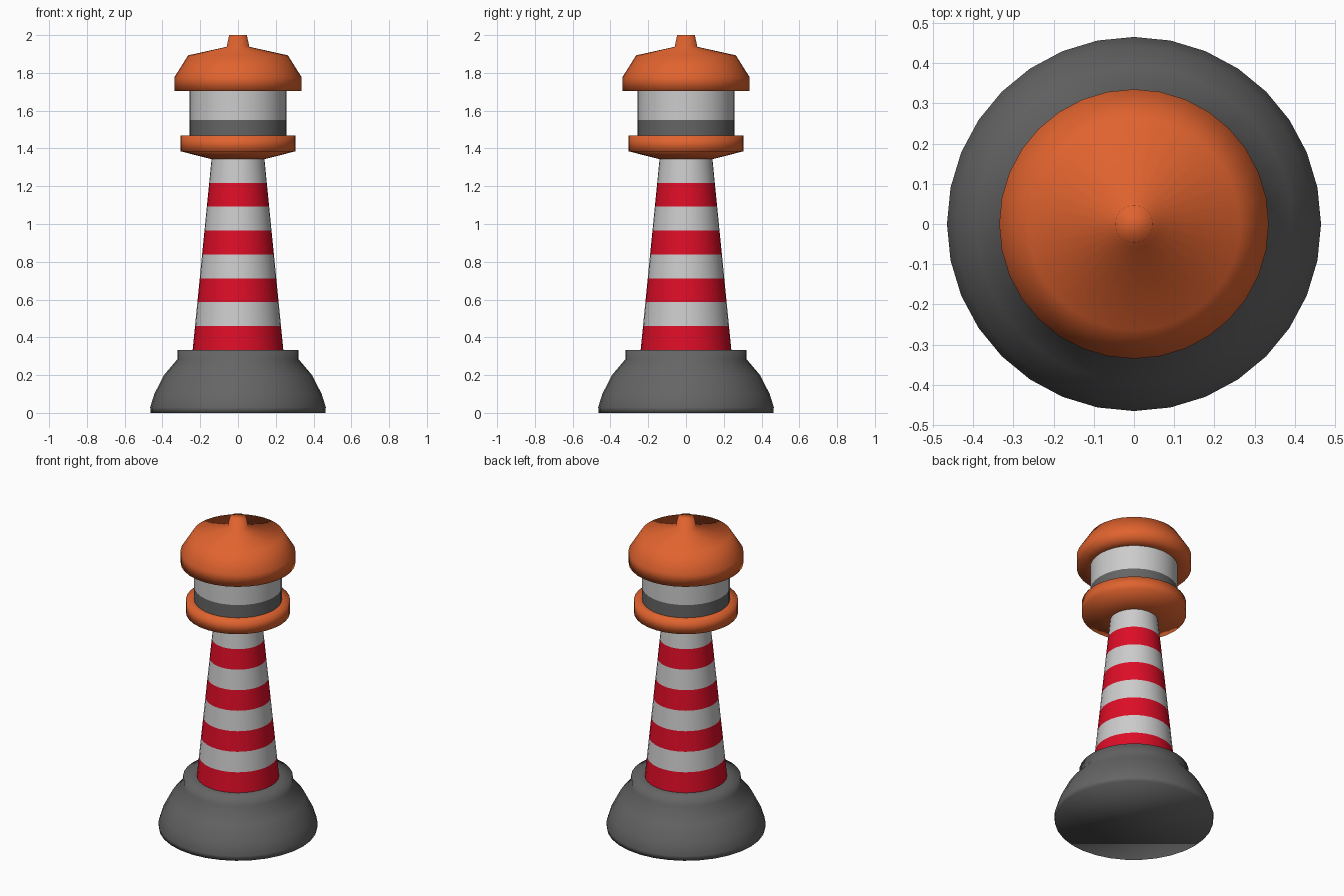
import bpy
import math

if "Cube" in bpy.data.objects:
    bpy.data.objects.remove(bpy.data.objects["Cube"])

SIDES = 32


def material(name, rgb):
    m = bpy.data.materials.new(name)
    m.diffuse_color = (*rgb, 1)
    m.use_nodes = True
    m.node_tree.nodes["Principled BSDF"].inputs["Base Color"].default_value = m.diffuse_color
    return m


orange = material("orange", (0.75, 0.125, 0.028))
red = material("red", (0.72, 0.004, 0.02))
white = material("white", (0.8, 0.8, 0.8))
dark = material("dark_grey", (0.13, 0.13, 0.13))


def lathe(name, profile, mats, angle=180):
    """Turn (radius, z) points about z; rings cycle through mats."""
    verts, faces, slots = [], [], []
    for r, z in profile:
        for i in range(SIDES):
            a = math.tau * i / SIDES
            verts.append((r * math.cos(a), r * math.sin(a), z))
    for k in range(len(profile) - 1):
        for i in range(SIDES):
            j = (i + 1) % SIDES
            a, b = k * SIDES, (k + 1) * SIDES
            faces.append((a + i, a + j, b + j, b + i))
            slots.append(k % len(mats))
    # end caps
    top = (len(profile) - 1) * SIDES
    faces.append(tuple(reversed(range(SIDES))))
    faces.append(tuple(range(top, top + SIDES)))
    slots += [0, slots[-1]]
    me = bpy.data.meshes.new(name)
    me.from_pydata(verts, [], faces)
    for m in mats:
        me.materials.append(m)
    me.polygons.foreach_set("material_index", slots)
    ob = bpy.data.objects.new(name, me)
    bpy.context.collection.objects.link(ob)
    bpy.ops.object.select_all(action='DESELECT')
    bpy.context.view_layer.objects.active = ob
    ob.select_set(True)
    bpy.ops.object.shade_smooth_by_angle(angle=math.radians(angle))
    return ob


# rounded rock base with a short collar and ledge
lathe("base", [(0.462, 0), (0.465, 0.03), (0.443, 0.10), (0.392, 0.20),
               (0.32, 0.285), (0.32, 0.334), (0.23, 0.334)], [dark])

# tapered tower with eight alternating bands
bands = 8
lathe("tower", [(0.24 - 0.1 * i / bands, 0.334 + 1.01 * i / bands)
                for i in range(bands + 1)], [red, white], 60)

# gallery with sloping underside and walkway on top
lathe("gallery", [(0.14, 1.343), (0.304, 1.385), (0.304, 1.468),
                  (0.25, 1.468)], [orange])

# lantern room: grey sill below, pale glazing above
lathe("lantern", [(0.256, 1.466), (0.256, 1.55), (0.256, 1.705)], [dark, white], 60)

# domed roof with finial, flat underside running in to the glazing
lathe("roof", [(0.25, 1.704), (0.335, 1.704), (0.335, 1.78), (0.264, 1.893),
               (0.06, 1.938), (0.047, 2.0)], [orange])
